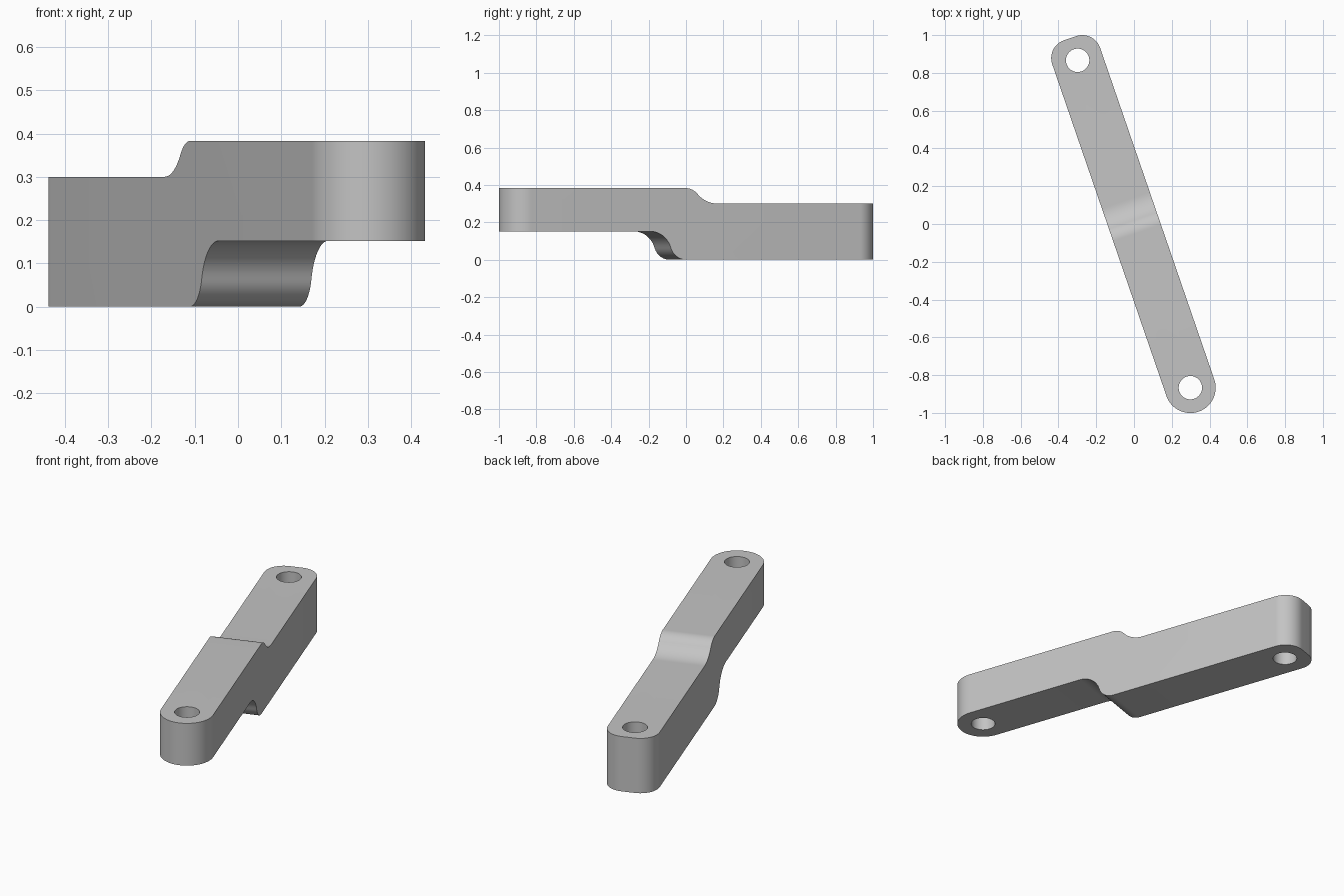
import bpy, bmesh, math
from mathutils import Matrix, Vector

cube = bpy.data.objects.get("Cube")
if cube:
    bpy.data.objects.remove(cube, do_unlink=True)

ANGLE = math.radians(19)    # lean of the arm in plan
HALF = 0.134                # half width
REACH = 0.9165              # centre to each hole
HOLE = 0.062
LOW, TOP_BACK, TOP_FRONT, UNDER = 0.0, 0.30, 0.383, 0.152

grey = bpy.data.materials.new("plain grey")
grey.use_nodes = True
grey.diffuse_color = (0.55, 0.55, 0.55, 1)
grey.node_tree.nodes["Principled BSDF"].inputs["Base Color"].default_value = (0.55, 0.55, 0.55, 1)


def arc(cx, cy, r, start, end, steps=24):
    angles = [math.radians(start + (end - start) * i / steps) for i in range(steps + 1)]
    return [(cx + r * math.cos(a), cy + r * math.sin(a)) for a in angles]


def s_curve(v0, z0, v1, z1, share, steps=12):
    """Two tangent arcs dropping from (v0, z0) to (v1, z1); share is the upper part."""
    dv, dz = v1 - v0, z0 - z1
    theta = 2 * math.atan(dz / dv)
    total = dv / math.sin(theta)
    r, q = total * share, total * (1 - share)
    angles = [theta * i / steps for i in range(steps + 1)]
    upper = [(v0 + r * math.sin(a), z0 - r * (1 - math.cos(a))) for a in angles]
    lower = [(v1 - q * math.sin(a), z1 + q * (1 - math.cos(a))) for a in reversed(angles)]
    return upper + lower[1:]


def prism(name, points, sweep):
    """Solid made by sweeping a closed loop of points along a vector."""
    bm = bmesh.new()
    face = bm.faces.new([bm.verts.new(p) for p in points])
    moved = bmesh.ops.extrude_face_region(bm, geom=[face])["geom"]
    bmesh.ops.translate(bm, vec=Vector(sweep),
                        verts=[g for g in moved if isinstance(g, bmesh.types.BMVert)])
    bmesh.ops.recalc_face_normals(bm, faces=bm.faces)
    mesh = bpy.data.meshes.new(name)
    bm.to_mesh(mesh)
    bm.free()
    mesh.materials.append(grey)
    obj = bpy.data.objects.new(name, mesh)
    bpy.context.collection.objects.link(obj)
    return obj


def combine(target, cutter, operation):
    mod = target.modifiers.new(operation.lower(), 'BOOLEAN')
    mod.operation, mod.solver, mod.object = operation, 'EXACT', cutter
    bpy.context.view_layer.objects.active = target
    bpy.ops.object.modifier_apply(modifier=mod.name)
    bpy.data.objects.remove(cutter, do_unlink=True)


# Stepped side profile, swept across the width
side = [(-1.2, TOP_FRONT)] + s_curve(-0.05, TOP_FRONT, 0.132, TOP_BACK, 0.38)
side += [(1.2, TOP_BACK), (1.2, LOW)]
side += s_curve(-0.25, UNDER, -0.046, LOW, 0.58)[::-1] + [(-1.2, UNDER)]
arm = prism("offset_link_arm", [(-0.3, v, z) for v, z in side], (0.6, 0, 0))

# Plan outline: round front end, filleted square back end
fillet = 0.10
corner, back = HALF - fillet, REACH + 0.0237
plan = arc(0, -REACH, HALF, 180, 360, 48)
plan += arc(corner, back, fillet, 0, 90) + arc(-corner, back, fillet, 90, 180)
outline = prism("plan_outline", [(u, v, -0.2) for u, v in plan], (0, 0, 1))
combine(arm, outline, 'INTERSECT')

# Pin holes through both ends
for end in (-REACH, REACH):
    ring = arc(0, end, HOLE, 0, 360, 48)[:-1]
    combine(arm, prism("hole_cutter", [(u, v, -0.2) for u, v in ring], (0, 0, 1)), 'DIFFERENCE')

arm.data.transform(Matrix.Rotation(ANGLE, 4, 'Z'))
bpy.ops.object.select_all(action='DESELECT')
arm.select_set(True)
bpy.context.view_layer.objects.active = arm
bpy.ops.object.shade_smooth_by_angle(angle=math.radians(30))
